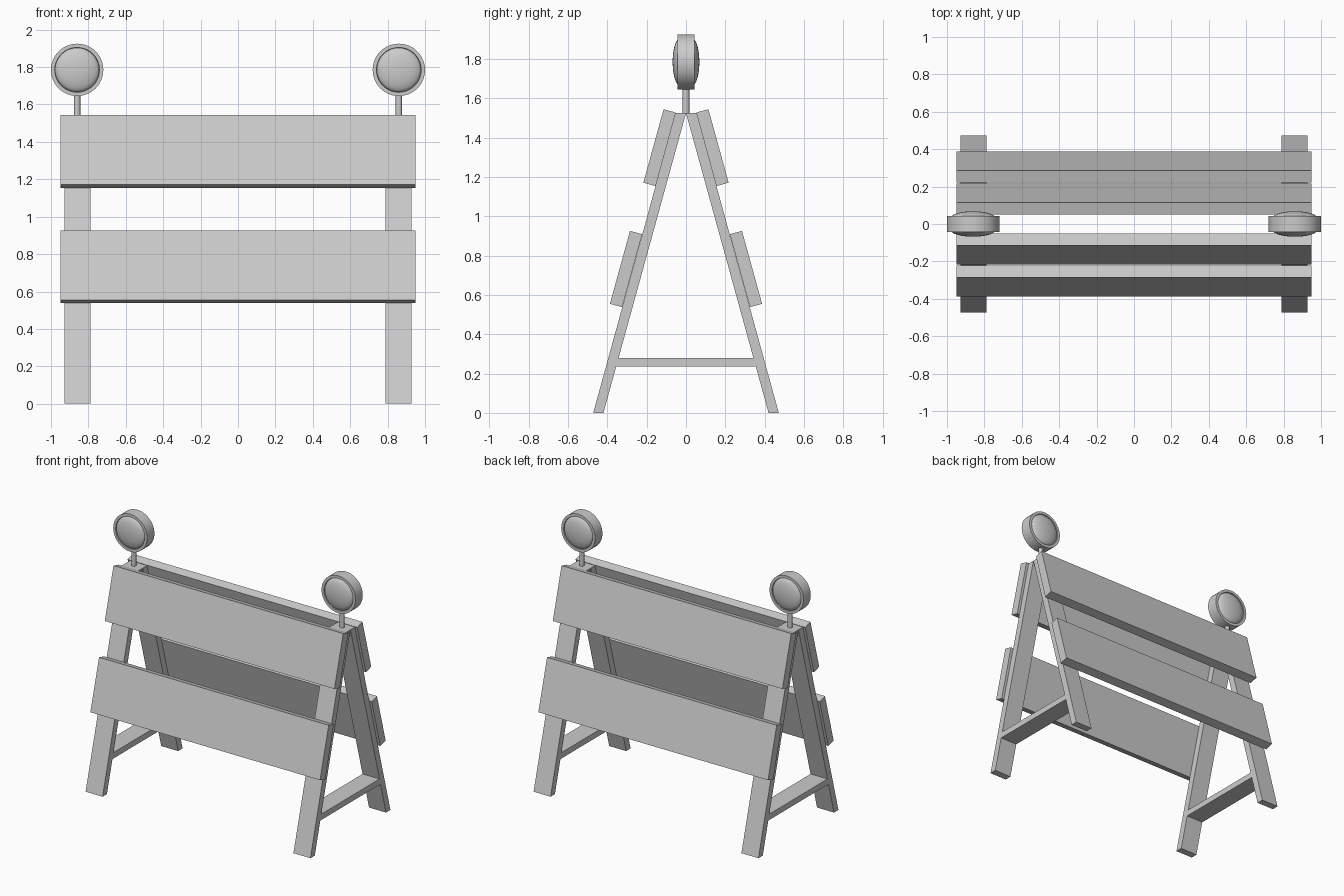
import bpy
import bmesh
import math

if "Cube" in bpy.data.objects:
    bpy.data.objects.remove(bpy.data.objects["Cube"])

LAMP_X, LAMP_Z = 0.86, 1.785


def make_object(name, bm):
    bmesh.ops.recalc_face_normals(bm, faces=bm.faces[:])
    mesh = bpy.data.meshes.new(name)
    bm.to_mesh(mesh)
    bm.free()
    obj = bpy.data.objects.new(name, mesh)
    bpy.context.collection.objects.link(obj)
    return obj


def extrude_profile(name, yz, x0, x1):
    """Extrude a side-view (y, z) outline along x."""
    bm = bmesh.new()
    face = bm.faces.new([bm.verts.new((x0, y, z)) for y, z in yz])
    new = bmesh.ops.extrude_face_region(bm, geom=[face])["geom"]
    verts = [v for v in new if isinstance(v, bmesh.types.BMVert)]
    bmesh.ops.translate(bm, verts=verts, vec=(x1 - x0, 0, 0))
    return make_object(name, bm)


def lathe_y(name, profile, centre, steps=48):
    """Spin an (r, y) profile about the y axis."""
    bm = bmesh.new()
    verts = [bm.verts.new((r, y, 0)) for r, y in profile]
    edges = [bm.edges.new(p) for p in zip(verts, verts[1:])]
    bmesh.ops.spin(bm, geom=verts + edges, cent=(0, 0, 0), axis=(0, 1, 0),
                   angle=2 * math.pi, steps=steps, use_duplicate=False)
    bmesh.ops.remove_doubles(bm, verts=bm.verts[:], dist=1e-5)
    bmesh.ops.translate(bm, verts=bm.verts[:], vec=centre)
    return make_object(name, bm)


def shade(obj):
    bpy.ops.object.select_all(action='DESELECT')
    obj.select_set(True)
    bpy.context.view_layer.objects.active = obj
    bpy.ops.object.shade_smooth_by_angle(angle=math.radians(30))


leg = [(-0.472, 0), (-0.42, 0), (0, 1.525), (-0.053, 1.525)]
boards = {
    "upper_board": [(-0.114, 1.545), (-0.052, 1.528), (-0.154, 1.154), (-0.217, 1.171)],
    "lower_board": [(-0.285, 0.926), (-0.223, 0.909), (-0.325, 0.538), (-0.387, 0.555)],
}
bar = [(-0.357, 0.236), (0.357, 0.236), (0.345, 0.28), (-0.345, 0.28)]

# Sloping legs and boards, mirrored front to back
for side, sy in (("front", 1), ("back", -1)):
    for name, pts in boards.items():
        extrude_profile(f"{side}_{name}", [(y * sy, z) for y, z in pts], -0.948, 0.948)
    for end, sx in (("left", -1), ("right", 1)):
        extrude_profile(f"{side}_{end}_leg", [(y * sy, z) for y, z in leg],
                        sx * 0.858 - 0.07, sx * 0.858 + 0.07)

# Lamp half profile: domed lens, recess, rim
dome = [(0.118 * math.sin(a), 0.033 + 0.035 * math.cos(a))
        for a in (i * math.pi / 20 for i in range(11))]
dome[0] = (0, 0.068)
half = dome + [(0.12, 0.043), (0.14, 0.043)]
profile = half + [(r, -y) for r, y in reversed(half)]

for end, sx in (("left", -1), ("right", 1)):
    # Cross brace between the legs
    extrude_profile(f"{end}_cross_brace", bar, sx * 0.858 - 0.07, sx * 0.858 + 0.07)
    # Warning lamp
    shade(lathe_y(f"{end}_lamp", profile, (sx * LAMP_X, 0, LAMP_Z)))
    # Lamp post
    bpy.ops.mesh.primitive_cylinder_add(vertices=24, radius=0.017, depth=0.13,
                                        location=(sx * LAMP_X, 0, 1.592))
    post = bpy.context.object
    post.name = f"{end}_lamp_post"
    shade(post)
